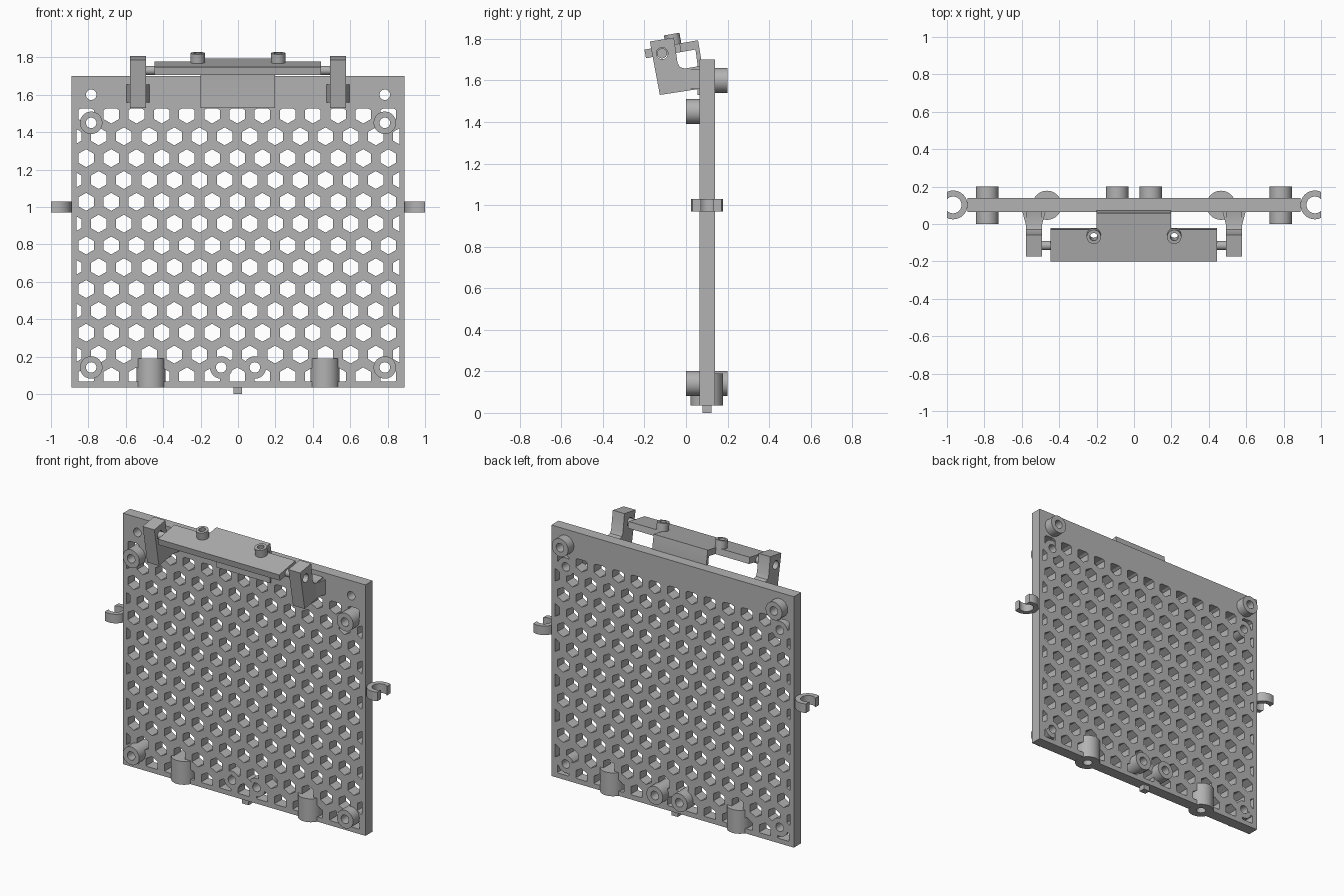
import bpy, bmesh
from math import sin, cos, pi, radians, acos
from mathutils import Vector, Matrix

old = bpy.data.objects.get("Cube")
if old:
    bpy.data.objects.remove(old, do_unlink=True)

grey = bpy.data.materials.new("light grey plastic")
grey.use_nodes = True
colour = (0.45, 0.45, 0.45, 1)
grey.diffuse_color = colour
grey.node_tree.nodes["Principled BSDF"].inputs["Base Color"].default_value = colour
parts = []


def finish(name, bm, helper=False):
    bmesh.ops.recalc_face_normals(bm, faces=bm.faces)
    mesh = bpy.data.meshes.new(name)
    bm.to_mesh(mesh)
    bm.free()
    mesh.materials.append(grey)
    ob = bpy.data.objects.new(name, mesh)
    bpy.context.collection.objects.link(ob)
    if helper:
        ob.hide_render = True
    else:
        parts.append(ob)
    return ob


def extrude(bm, offset):
    made = bmesh.ops.extrude_face_region(bm, geom=bm.faces[:])["geom"]
    verts = [v for v in made if isinstance(v, bmesh.types.BMVert)]
    bmesh.ops.translate(bm, vec=offset, verts=verts)


def prism(name, points, axis, lo, hi):
    """Extrude a flat outline along x (points are y, z) or z (points are x, y)."""
    bm = bmesh.new()
    place = (lambda a, b: (lo, a, b)) if axis == "x" else (lambda a, b: (a, b, lo))
    bm.faces.new([bm.verts.new(place(a, b)) for a, b in points])
    extrude(bm, (hi - lo, 0, 0) if axis == "x" else (0, 0, hi - lo))
    return finish(name, bm)


def box(name, x, y, z):
    return prism(name, [(x[0], y[0]), (x[1], y[0]), (x[1], y[1]), (x[0], y[1])], "z", *z)


def add_rod(bm, start, direction, length, outer, inner=0.0, n=40):
    """Solid rod, or tube when an inner radius is given."""
    turn = Vector(direction).to_track_quat("Z", "Y").to_matrix().to_4x4()
    place = Matrix.Translation(start) @ turn
    if not inner:
        bmesh.ops.create_cone(bm, cap_ends=True, segments=n, radius1=outer, radius2=outer,
                              depth=length, matrix=place @ Matrix.Translation((0, 0, length / 2)))
        return
    rings = [[bm.verts.new(place @ Vector((r * cos(2 * pi * i / n), r * sin(2 * pi * i / n), h)))
              for i in range(n)]
             for r, h in ((outer, 0), (outer, length), (inner, length), (inner, 0))]
    for k in range(4):
        a, b = rings[k], rings[(k + 1) % 4]
        for i in range(n):
            j = (i + 1) % n
            bm.faces.new((a[i], a[j], b[j], b[i]))


def rod(name, *args, **kw):
    bm = bmesh.new()
    add_rod(bm, *args, **kw)
    return finish(name, bm)


def cut(target, cutters):
    """Subtract helpers, bake the result and remove the helpers."""
    for c in cutters:
        m = target.modifiers.new("cut", "BOOLEAN")
        m.operation, m.solver, m.object = "DIFFERENCE", "EXACT", c
    dg = bpy.context.evaluated_depsgraph_get()
    dg.update()
    mesh = bpy.data.meshes.new_from_object(target.evaluated_get(dg))
    target.modifiers.clear()
    target.data = mesh
    for c in cutters:
        bpy.data.objects.remove(c, do_unlink=True)


FRONT, BACK = 0.065, 0.14
SIDES = (("right", -1), ("left", 1))
KNUCKLE_X, MOUNT_X, PEG_X, HOLE = 0.465, 0.785, 0.09, 0.028
front_mounts = [(s * MOUNT_X, z) for s in (-1, 1) for z in (0.142, 1.45)]
back_mounts = [(s * MOUNT_X, 1.60) for s in (-1, 1)] + [(s * PEG_X, 0.142) for s in (-1, 1)]

# Hexagon grid, trimmed to a rectangular window
PITCH, RADIUS = 0.1347, 0.048
bm = bmesh.new()
for row in range(-1, 12):
    zc = 0.211 + row * PITCH * sin(pi / 3)
    for col in range(-8, 9):
        xc = -0.004 + (col + (0.5 if row % 2 == 0 else 0)) * PITCH
        bm.faces.new([bm.verts.new((xc + RADIUS * sin(k * pi / 3), 0, zc + RADIUS * cos(k * pi / 3)))
                      for k in range(6)])
for co, no in (((0.863, 0, 0), (1, 0, 0)), ((-0.863, 0, 0), (-1, 0, 0)),
               ((0, 0, 1.527), (0, 0, 1)), ((0, 0, 0.067), (0, 0, -1))):
    bmesh.ops.bisect_plane(bm, geom=bm.verts[:] + bm.edges[:] + bm.faces[:],
                           plane_co=co, plane_no=no, clear_outer=True)
extrude(bm, (0, 0.3, 0))
hexes = finish("hex_cutter", bm, helper=True)

# Round screw holes and blind hinge sockets
bm = bmesh.new()
for x, z in front_mounts + back_mounts:
    add_rod(bm, (x, 0, z), (0, 1, 0), 0.3, HOLE)
for s in (-1, 1):
    add_rod(bm, (s * KNUCKLE_X, 0.1, -0.1), (0, 0, 1), 0.25, 0.03)
holes = finish("hole_cutter", bm, helper=True)

plate = box("perforated_plate", (-0.89, 0.89), (FRONT, BACK), (0.035, 1.70))
cut(plate, [hexes, holes])

# Screw standoffs run through the plate so that they fill the grid around them
for x, z in front_mounts:
    rod("front_standoff", (x, 0, z), (0, 1, 0), BACK - 0.0005, 0.06, HOLE)
for x, z in back_mounts:
    rod("back_standoff", (x, FRONT + 0.0005, z), (0, 1, 0), 0.2 - FRONT, 0.06, HOLE)

# Latch bar, tilted towards the plate
TILT = radians(10)
along, up = Vector((cos(TILT), sin(TILT))), Vector((-sin(TILT), cos(TILT)))
nose = Vector((-0.2, 1.748))
rear = nose + along * 0.173
bar = prism("latch_bar", [nose, rear, rear - up * 0.042, nose - up * 0.042], "x", -0.447, 0.443)
bm = bmesh.new()
boss_dir = (0, up.x, up.y)
base = nose + along * 0.142 - up * 0.001
for s in (-1, 1):
    low = base - up * 0.1
    add_rod(bm, (s * 0.215, low.x, low.y), boss_dir, 0.2, 0.021)
cut(bar, [finish("boss_hole_cutter", bm, helper=True)])
for s in (-1, 1):
    rod("latch_boss", (s * 0.215, base.x, base.y), boss_dir, 0.052, 0.038, 0.021)

# Flexible strip from the bar back to the plate
tip = nose + along * 0.262
prism("latch_spring", [rear, tip, (0.075, 1.69), (0.075, 1.53), (0.055, 1.53), (0.055, 1.68),
                       tip - up * 0.042 - along * 0.02, rear - up * 0.042], "x", -0.2, 0.197)

PIVOT_Y, PIVOT_Z, ARM_X = -0.115, 1.73, 0.535
for side, s in SIDES:
    # Pivot arms with a notch behind the upright and a flared foot
    arm = prism(side + "_pivot_arm",
                [(-0.174, 1.787), (-0.058, 1.806), (-0.041, 1.685), (-0.03, 1.664), (-0.005, 1.657),
                 (0.07, 1.67), (0.07, 1.56), (-0.126, 1.53)],
                "x", s * ARM_X - 0.043, s * ARM_X + 0.043)
    bm = bmesh.new()
    add_rod(bm, (s * ARM_X - 0.1, PIVOT_Y, PIVOT_Z), (1, 0, 0), 0.2, 0.028)
    cut(arm, [finish("pivot_cutter", bm, helper=True)])
    c = s * ARM_X
    prism(side + "_arm_foot", [(c - 0.043, -0.005), (c - 0.063, 0.07), (c + 0.063, 0.07),
                               (c + 0.043, -0.005)], "z", 1.558, 1.656)
    rod(side + "_pivot_pin", (s * 0.43, PIVOT_Y, PIVOT_Z), (s, 0, 0), 0.09, 0.024)

    # Bottom hinge knuckles with a blind socket
    knuckle = rod(side + "_hinge_knuckle", (s * KNUCKLE_X, 0.1, 0.0345), (0, 0, 1), 0.155, 0.078)
    bm = bmesh.new()
    add_rod(bm, (s * KNUCKLE_X, 0.1, -0.1), (0, 0, 1), 0.25, 0.03)
    cut(knuckle, [finish("socket_cutter", bm, helper=True)])

    # Open snap rings on the plate edges
    centre, outer, inner = 0.967, 0.077, 0.045
    outline = []
    for r, flip in ((outer, False), (inner, True)):
        a = acos((1 - centre) / r)
        arc = [a + (2 * pi - 2 * a) * i / 28 for i in range(29)]
        outline += [(s * (centre + r * cos(t)), 0.102 + r * sin(t))
                    for t in (reversed(arc) if flip else arc)]
    prism(side + "_snap_ring", outline, "z", 0.97, 1.03)

# Locating peg under the plate
box("bottom_peg", (-0.025, 0.022), (0.08, 0.122), (0, 0.04))

# Smooth the round surfaces, keep edges sharp
bpy.ops.object.select_all(action="DESELECT")
for ob in parts:
    ob.select_set(True)
bpy.context.view_layer.objects.active = plate
bpy.ops.object.shade_smooth_by_angle(angle=radians(30))
